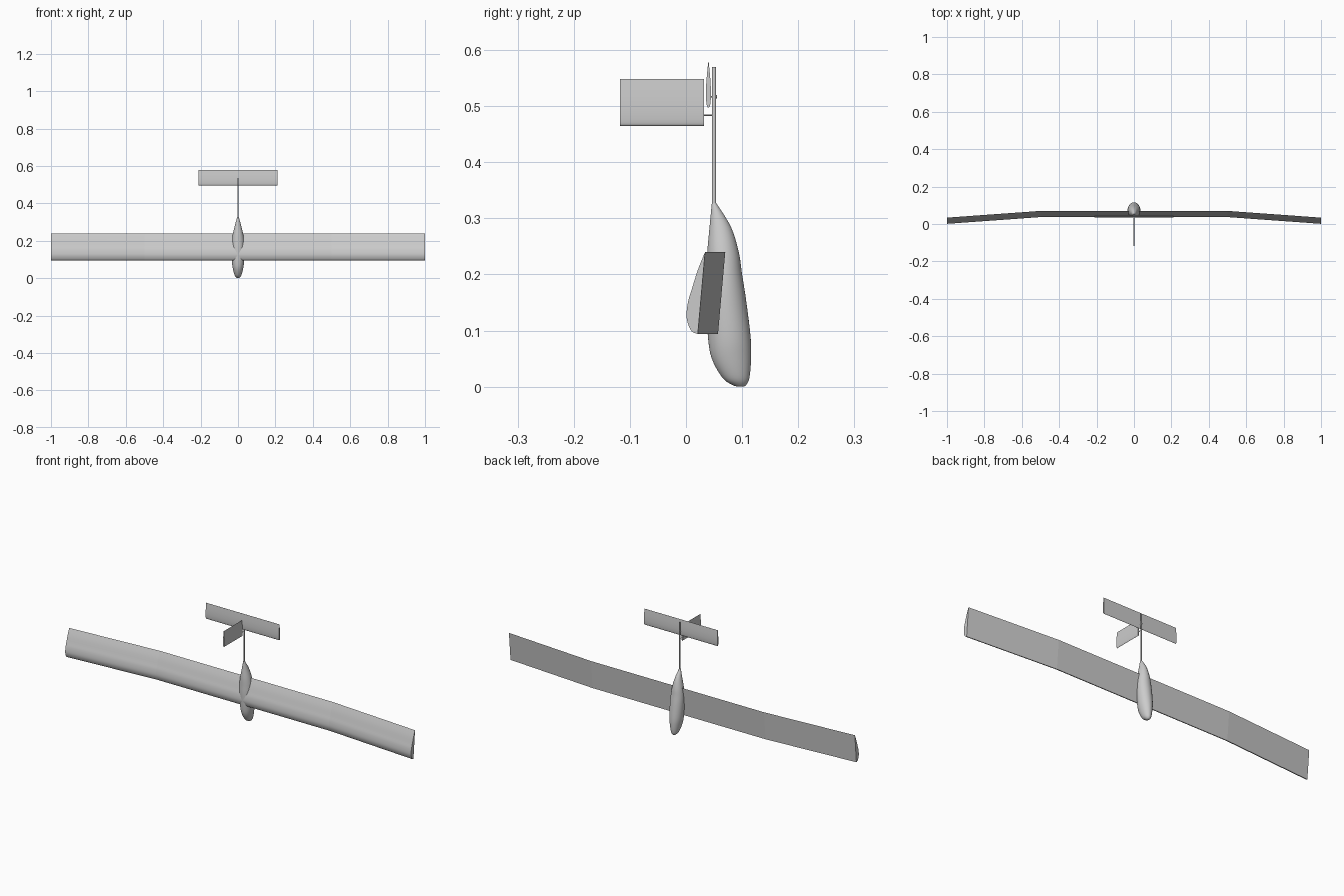
import bpy, bmesh, math
from mathutils import Vector

if "Cube" in bpy.data.objects:
    bpy.data.objects.remove(bpy.data.objects["Cube"])


def loft(name, rings, caps=(True, True), angle=35):
    """Skin a list of closed rings that share a point count."""
    bm = bmesh.new()
    loops = [[bm.verts.new(p) for p in r] for r in rings]
    n = len(loops[0])
    for a, b in zip(loops, loops[1:]):
        for i in range(n):
            bm.faces.new((a[i], a[(i + 1) % n], b[(i + 1) % n], b[i]))
    if caps[0]:
        bm.faces.new(loops[0][::-1])
    if caps[1]:
        bm.faces.new(loops[-1])
    bmesh.ops.recalc_face_normals(bm, faces=bm.faces)
    me = bpy.data.meshes.new(name)
    bm.to_mesh(me)
    bm.free()
    ob = bpy.data.objects.new(name, me)
    bpy.context.collection.objects.link(ob)
    bpy.ops.object.select_all(action='DESELECT')
    ob.select_set(True)
    bpy.context.view_layer.objects.active = ob
    bpy.ops.object.shade_smooth_by_angle(angle=math.radians(angle))
    return ob


def spline(pts, steps):
    """Catmull-Rom samples through tuples of any size."""
    out = []
    for i in range(len(pts) - 1):
        p = [pts[max(0, min(len(pts) - 1, i + k))] for k in (-1, 0, 1, 2)]
        for s in range(steps):
            t = s / steps
            out.append(tuple(
                b + 0.5 * t * (c - a + t * (2*a - 5*b + 4*c - d + t * (3*(b - c) + d - a)))
                for a, b, c, d in zip(*p)))
    return out + [pts[-1]]


def rod(name, a, b, r, sides=16):
    a, b = Vector(a), Vector(b)
    rot = (b - a).to_track_quat('Z', 'Y')
    circle = [rot @ Vector((r * math.cos(t), r * math.sin(t), 0))
              for t in (2 * math.pi * i / sides for i in range(sides))]
    return loft(name, [[c + a for c in circle], [c + b for c in circle]])


# Wing: flat-bottomed aerofoil (y, z), leading edge down, upper side towards -y
upper = [(0.057, 0.094), (0.046, 0.099), (0.039, 0.114), (0.037, 0.130),
         (0.040, 0.153), (0.047, 0.176), (0.057, 0.208), (0.070, 0.240)]
foil = spline(upper, 4)


def wing_ring(x, drop):
    return [(x, y - drop, z) for y, z in foil]


loft("wing_centre", [wing_ring(-0.5, 0), wing_ring(0.5, 0)], (False, False))
for side, s in (("left", -1), ("right", 1)):
    loft("wing_" + side, [wing_ring(s * 0.5, 0), wing_ring(s * 1.0, 0.036)], (False, True))

# Fuselage pod: stations of z, top y, belly y, half width
stations = [(0.0, 0.094, 0.101, 0.003), (0.003, 0.083, 0.107, 0.009),
            (0.016, 0.065, 0.113, 0.018), (0.05, 0.046, 0.116, 0.027),
            (0.09, 0.039, 0.115, 0.033), (0.155, 0.036, 0.107, 0.035),
            (0.20, 0.037, 0.100, 0.033), (0.24, 0.038, 0.094, 0.027),
            (0.285, 0.042, 0.080, 0.016), (0.327, 0.046, 0.054, 0.0045)]
rings = []
for z, y0, y1, w in spline(stations, 5):
    rings.append([(w * math.cos(t), (y0 + y1) / 2 + (y1 - y0) / 2 * math.sin(t), z)
                  for t in (2 * math.pi * i / 40 for i in range(40))])
loft("fuselage_pod", rings, angle=60)

# Tail boom
rod("tail_boom", (0, 0.05, 0.30), (0, 0.05, 0.57), 0.0038)


# Symmetric tail section: (thickness offset, chord position)
def tail_section(chord, thick):
    half = [(0.0, 0.0), (0.26, 0.03), (0.42, 0.12), (0.5, 0.3),
            (0.42, 0.55), (0.22, 0.8), (0.02, 1.0)]
    half = spline(half, 3)
    return [(t * thick, c * chord) for t, c in half] + \
           [(-t * thick, c * chord) for t, c in half[:0:-1]]


# Tailplane spans x, fin spans y
plane = tail_section(0.083, 0.009)
loft("tailplane", [[(x, 0.040 + t, 0.497 + c) for t, c in plane] for x in (-0.212, 0.212)])
fin = tail_section(0.083, 0.008)
loft("fin", [[(t, y, 0.465 + c) for t, c in fin] for y in (-0.118, 0.032)])

# Pivot pins and collar joining the tail surfaces to the boom
rod("fin_pivot", (0, 0.02, 0.484), (0, 0.05, 0.484), 0.0012, 12)
rod("tailplane_pivot", (0, 0.038, 0.517), (0, 0.055, 0.517), 0.0015, 12)
rod("tailplane_pivot_head", (0, 0.0535, 0.517), (0, 0.0555, 0.517), 0.003, 12)
